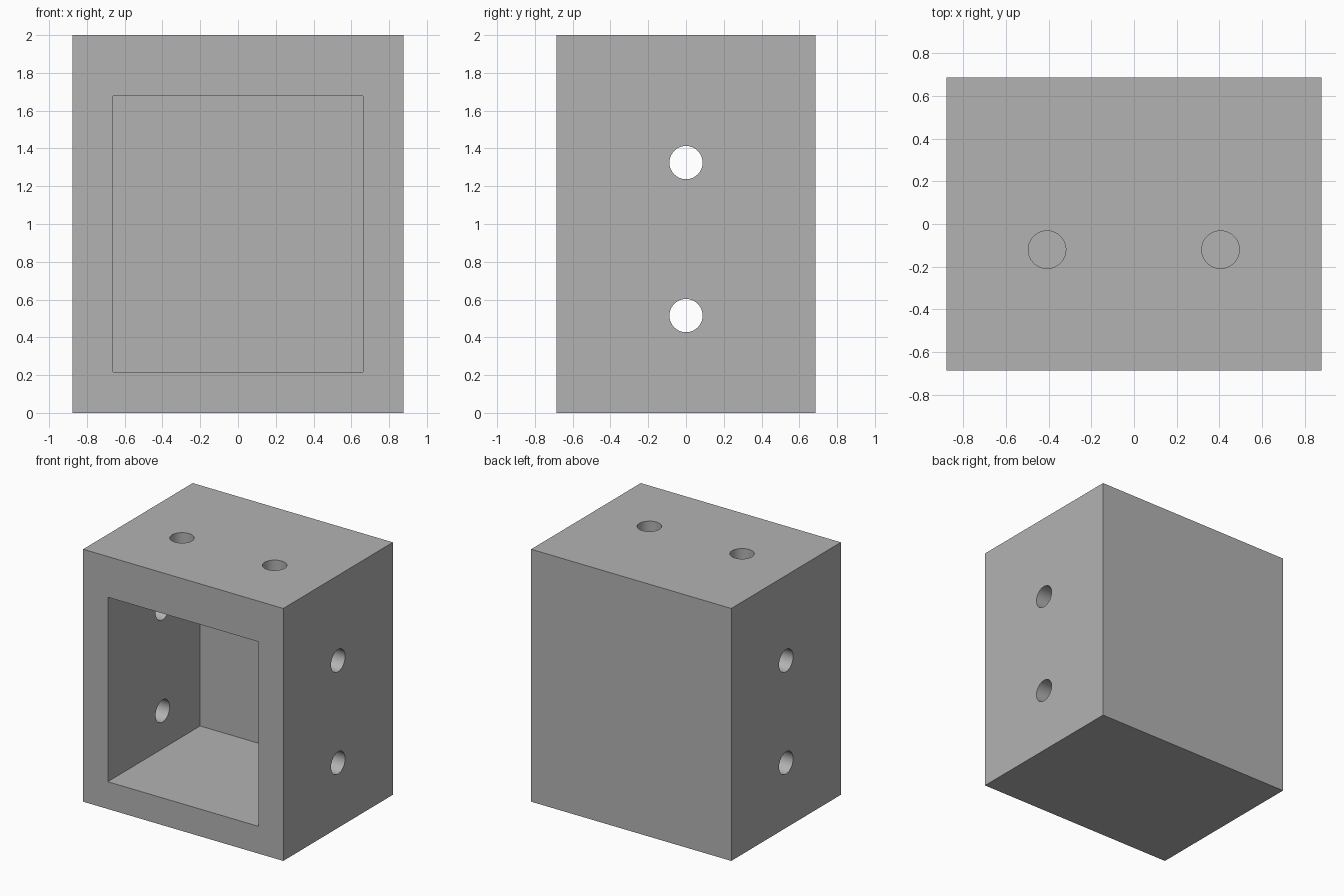
import bpy
import math

default = bpy.data.objects.get("Cube")
if default:
    bpy.data.objects.remove(default, do_unlink=True)

W, D, H = 1.754, 1.372, 2.0      # outer size
WALL, TOP_WALL = 0.216, 0.322    # wall thicknesses
HOLE_R = 0.088

grey = bpy.data.materials.new("plain grey")
grey.use_nodes = True
colour = (0.45, 0.45, 0.45, 1)
grey.diffuse_color = colour
grey.node_tree.nodes["Principled BSDF"].inputs["Base Color"].default_value = colour


def box(name, x, y, z):
    """Box spanning the given (low, high) pairs."""
    spans = (x, y, z)
    bpy.ops.mesh.primitive_cube_add(size=1, location=[(a + b) / 2 for a, b in spans])
    obj = bpy.context.object
    obj.name = name
    obj.scale = [b - a for a, b in spans]
    bpy.ops.object.transform_apply(location=True, rotation=False, scale=True)
    return obj


def drill(name, location, depth, rotation=(0, 0, 0)):
    bpy.ops.mesh.primitive_cylinder_add(vertices=48, radius=HOLE_R, depth=depth,
                                        location=location, rotation=rotation)
    obj = bpy.context.object
    obj.name = name
    return obj


def cut(target, cutter):
    """Subtract the cutter and discard it."""
    mod = target.modifiers.new("cut", 'BOOLEAN')
    mod.operation = 'DIFFERENCE'
    mod.solver = 'EXACT'
    mod.object = cutter
    bpy.context.view_layer.objects.active = target
    bpy.ops.object.modifier_apply(modifier=mod.name)
    bpy.data.objects.remove(cutter, do_unlink=True)


# Solid block
housing = box("housing", (-W / 2, W / 2), (-D / 2, D / 2), (0, H))
housing.data.materials.append(grey)

# Cavity open at the front
cut(housing, box("cavity_cutter", (-W / 2 + WALL, W / 2 - WALL),
                 (-D / 2 - 0.2, D / 2 - WALL), (WALL, H - TOP_WALL)))

# Pairs of holes straight through both side walls
for z in (0.515, 1.325):
    cut(housing, drill("side_hole_cutter", (0, 0, z), W + 0.4, (0, math.pi / 2, 0)))

# Two holes through the top wall into the cavity
for x in (-0.407, 0.405):
    cut(housing, drill("top_hole_cutter", (x, -0.12, H - TOP_WALL / 2), TOP_WALL + 0.2))

# Smooth hole walls, crisp edges elsewhere
bpy.ops.object.select_all(action='DESELECT')
housing.select_set(True)
bpy.context.view_layer.objects.active = housing
bpy.ops.object.shade_smooth_by_angle(angle=math.radians(30))
